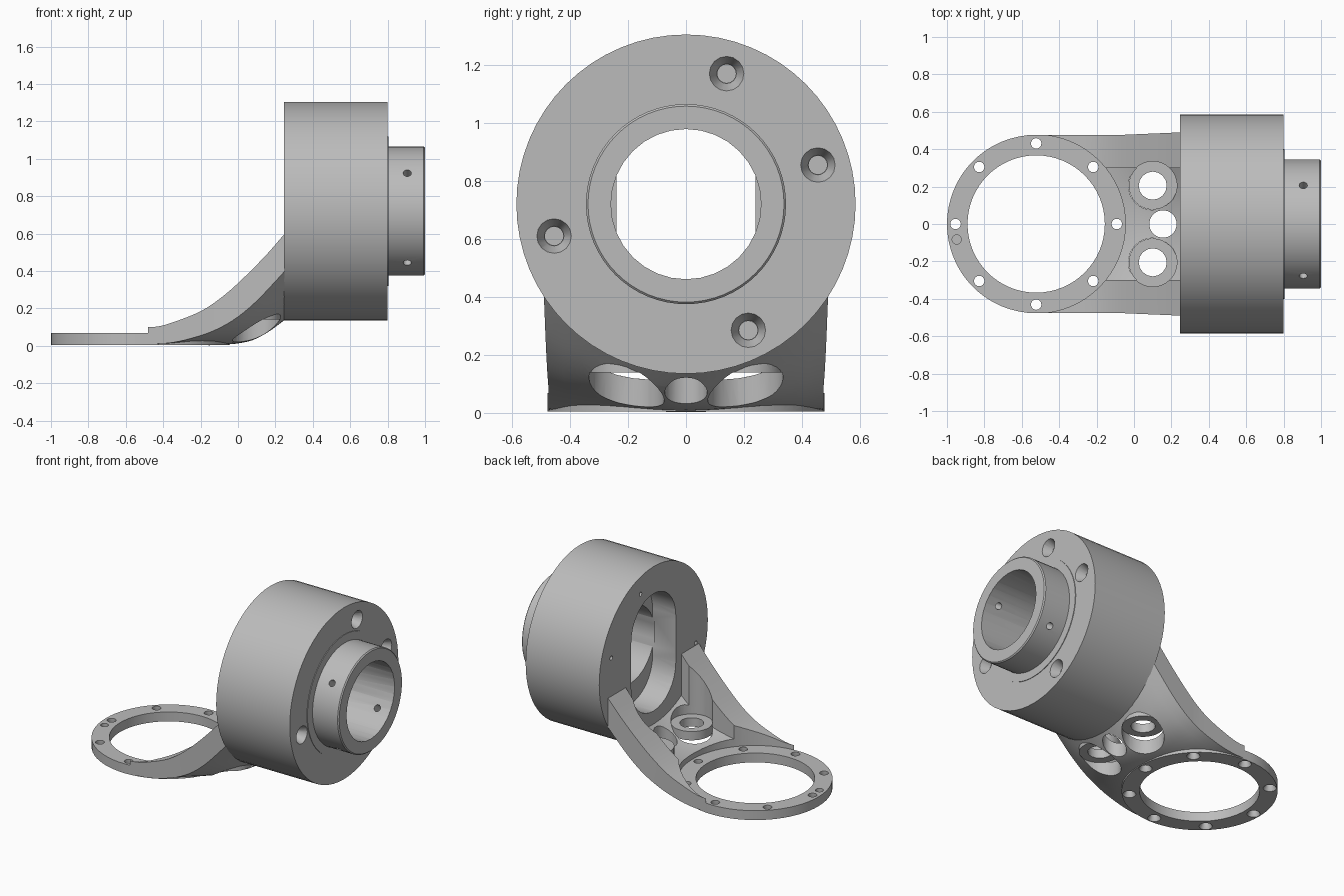
import bpy, bmesh, math
from mathutils import Vector

if "Cube" in bpy.data.objects:
    bpy.data.objects.remove(bpy.data.objects["Cube"])

grey = bpy.data.materials.new("light_grey")
grey.diffuse_color = (0.5, 0.5, 0.5, 1)
grey.use_nodes = True
grey.node_tree.nodes["Principled BSDF"].inputs["Base Color"].default_value = grey.diffuse_color
CZ = 0.72        # drum axis height
FX = -0.523      # flange centre


def make(name, bm):
    bmesh.ops.recalc_face_normals(bm, faces=bm.faces)
    me = bpy.data.meshes.new(name)
    bm.to_mesh(me)
    bm.free()
    ob = bpy.data.objects.new(name, me)
    me.materials.append(grey)
    bpy.context.collection.objects.link(ob)
    return ob


def rod(a, b, r1, r2=None, n=32, name="cutter"):
    """Cylinder or cone from point a to point b."""
    a, b = Vector(a), Vector(b)
    bm = bmesh.new()
    bmesh.ops.create_cone(bm, cap_ends=True, segments=n, radius1=r1,
                          radius2=r1 if r2 is None else r2, depth=(b - a).length)
    rot = Vector((0, 0, 1)).rotation_difference(b - a).to_matrix().to_4x4()
    bmesh.ops.transform(bm, matrix=rot, verts=bm.verts)
    bmesh.ops.translate(bm, vec=(a + b) / 2, verts=bm.verts)
    return make(name, bm)


def prism_x(pts, x0, x1, name="cutter"):
    """Extrude a (y, z) outline along x."""
    bm = bmesh.new()
    f = bm.faces.new([bm.verts.new((x0, y, z)) for y, z in pts])
    new = bmesh.ops.extrude_face_region(bm, geom=[f])["geom"]
    bmesh.ops.translate(bm, vec=(x1 - x0, 0, 0),
                        verts=[v for v in new if isinstance(v, bmesh.types.BMVert)])
    return make(name, bm)


def combine(ob, others, op="DIFFERENCE"):
    bpy.context.view_layer.objects.active = ob
    for c in others:
        m = ob.modifiers.new("cut", "BOOLEAN")
        m.operation, m.solver, m.object = op, "EXACT", c
        bpy.ops.object.modifier_apply(modifier=m.name)
        bpy.data.objects.remove(c)


def smooth(ob):
    bpy.ops.object.select_all(action="DESELECT")
    ob.select_set(True)
    bpy.context.view_layer.objects.active = ob
    bpy.ops.object.shade_smooth_by_angle(angle=math.radians(28))


def interp(table, x):
    """Smooth (Catmull-Rom style) lookup in a table of (x, value)."""
    t = table
    for i in range(len(t) - 1):
        if x <= t[i + 1][0] or i == len(t) - 2:
            (x0, a), (x1, b) = t[i], t[i + 1]
            p, q = t[max(i - 1, 0)], t[min(i + 2, len(t) - 1)]
            h = x1 - x0
            m0 = (b - p[1]) / (x1 - p[0]) * h
            m1 = (q[1] - a) / (q[0] - x0) * h
            s = (x - x0) / h
            return ((2*s**3 - 3*s*s + 1) * a + (s**3 - 2*s*s + s) * m0
                    + (3*s*s - 2*s**3) * b + (s**3 - s*s) * m1)


# Drum, raised collar and sleeve turned around the x axis
prof = [(0.245, 0), (0.245, 0.585), (0.80, 0.585), (0.80, 0.40), (0.804, 0.40),
        (0.804, 0.345), (0.993, 0.345), (1.0, 0.338), (1.0, 0)]
bm = bmesh.new()
vs = [bm.verts.new((x, 0, CZ + r)) for x, r in prof]
es = [bm.edges.new(p) for p in zip(vs, vs[1:])]
bmesh.ops.spin(bm, geom=vs + es, cent=(0, 0, CZ), axis=(1, 0, 0),
               angle=2 * math.pi, steps=64)
bmesh.ops.remove_doubles(bm, verts=bm.verts, dist=1e-5)
drum = make("drum", bm)

# Sleeve bore and the long slot behind it
slot = []
for k in range(34):
    a = math.pi * (k if k < 17 else k - 1) / 16
    slot.append((0.24 * math.cos(a), CZ + (0.16 if k < 17 else -0.16) + 0.24 * math.sin(a)))
cuts = [rod((0.41, 0, CZ), (1.1, 0, CZ), 0.259), prism_x(slot, 0.2, 0.42)]

# Countersunk screw holes in the front face, pin holes in the rear face
for y, z in [(0.14, 1.17), (0.455, 0.855), (-0.455, 0.61), (0.215, 0.285)]:
    cuts.append(rod((0.74, y, z), (0.801, y, z), 0.034, 0.06, 16))
    cuts.append(rod((0.68, y, z), (0.75, y, z), 0.032, None, 16))
    cuts.append(rod((0.2, y, z), (0.34, y, z), 0.014, None, 12))

# Set-screw holes across the sleeve
for dy, dz in [(0.28, -0.205), (0.21, 0.28)]:
    cuts.append(rod((0.905, -1.3 * dy, CZ - 1.3 * dz), (0.905, 1.3 * dy, CZ + 1.3 * dz),
                    0.022, None, 16))
combine(drum, cuts)

# Curved bracket lofted from the flange to the drum
keel = [(-0.51, 0.008), (-0.3, 0.0), (-0.05, 0.008), (0.03, 0.018), (0.1, 0.038),
        (0.17, 0.075), (0.25, 0.14)]
chine = [(-0.51, 0.008), (-0.35, 0.018), (-0.2, 0.055), (-0.1, 0.095), (0, 0.155),
         (0.1, 0.24), (0.2, 0.345), (0.25, 0.40)]
rim = [(-0.51, 0.10), (-0.43, 0.103), (-0.35, 0.125), (-0.2, 0.185), (-0.1, 0.25),
       (0, 0.335), (0.15, 0.485), (0.25, 0.60)]
HALF_IN = 0.30   # half width of the channel between the side walls


def under(x, y, w):
    arc = lambda v: 0.585 - math.sqrt(0.585 ** 2 - v * v)
    zb, zc = interp(keel, x), interp(chine, x)
    return zb + (zc - zb) * arc(y) / arc(w)


bm = bmesh.new()
rings = []
for i in range(25):
    x = -0.51 + 0.76 * i / 24
    w = 0.475 + 0.015 * max(0, (x + 0.1) / 0.35)
    top = interp(rim, x)
    ring = [(w * k / 8, under(x, w * k / 8, w)) for k in range(-8, 9)]
    ring += [(w, top), (HALF_IN, top)]
    ring += [(HALF_IN * k / 5, min(under(x, HALF_IN * k / 5, w) + 0.095, top - 0.003))
             for k in range(5, -6, -1)]
    ring += [(-HALF_IN, top), (-w, top)]
    rings.append([bm.verts.new((x, y, z)) for y, z in ring])
for a, b in zip(rings, rings[1:]):
    for j in range(len(a)):
        k = (j + 1) % len(a)
        bm.faces.new((a[j], a[k], b[k], b[j]))
bm.faces.new(rings[0])
bm.faces.new(rings[-1])
bracket = make("bracket", bm)

# Seats for the two screws, pocketed above and counterbored below
combine(bracket, [rod((0.1, s * 0.205, 0.1), (0.1, s * 0.205, 0.2), 0.128) for s in (-1, 1)],
        "UNION")
cuts = [rod((FX, 0, 0.068), (FX, 0, 0.6), 0.477, None, 64)]
for s in (-1, 1):
    y = s * 0.205
    cuts += [rod((0.1, y, 0.2), (0.1, y, 0.7), 0.13),
             rod((0.1, y, -0.1), (0.1, y, 0.14), 0.13),
             rod((0.1, y, 0.1), (0.1, y, 0.3), 0.075, None, 16)]
cuts.append(rod((0.155, 0, -0.1), (0.155, 0, 0.5), 0.073))
combine(bracket, cuts)

# Flange ring joined to the bracket, then bored with its bolt circle
combine(bracket, [rod((FX, 0, 0.004), (FX, 0, 0.068), 0.477, None, 64)], "UNION")
cuts = [rod((FX, 0, -0.1), (FX, 0, 0.4), 0.367, None, 64)]
for k in range(8):
    a = k * math.pi / 4
    x, y = FX + 0.431 * math.cos(a), 0.431 * math.sin(a)
    cuts += [rod((x, y, -0.1), (x, y, 0.2), 0.028, None, 16),
             rod((x, y, -0.002), (x, y, 0.03), 0.044, 0.028, 16)]
cuts.append(rod((-0.948, -0.083, 0.04), (-0.948, -0.083, 0.1), 0.025, None, 16))
combine(bracket, cuts)

smooth(drum)
smooth(bracket)
